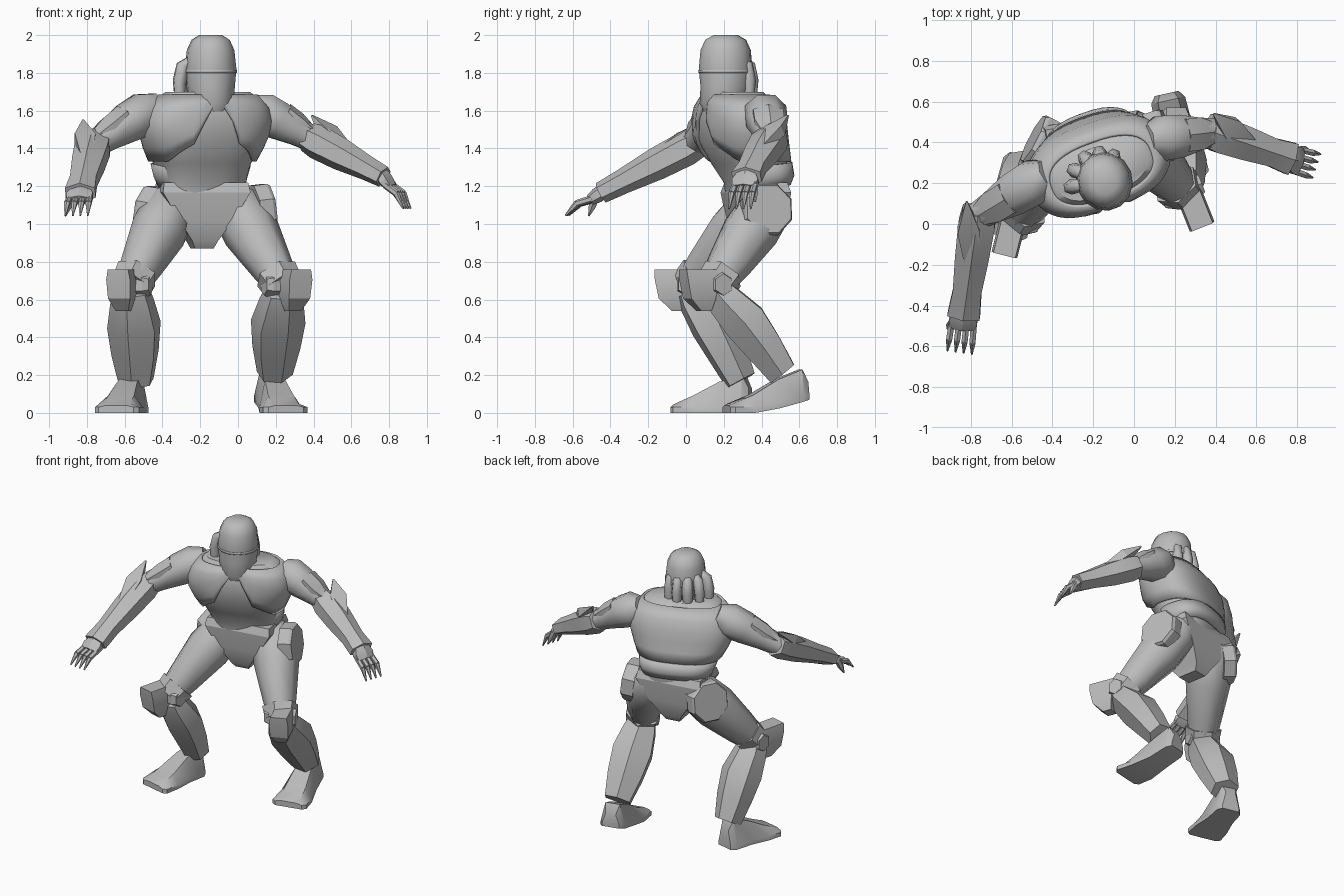
import bpy, bmesh
from math import sin, cos, pi, radians, copysign
from mathutils import Vector as V

old = bpy.data.objects.get("Cube")
if old:
    bpy.data.objects.remove(old, do_unlink=True)

grey = bpy.data.materials.new("plain_grey")
grey.use_nodes = True
grey.diffuse_color = (0.5, 0.5, 0.5, 1)
grey.node_tree.nodes["Principled BSDF"].inputs["Base Color"].default_value = grey.diffuse_color


def loft(name, rings, caps=True, thick=0, angle=32):
    """Skin a list of equal rings, optionally as a thin shell."""
    bm = bmesh.new()
    rows = [[bm.verts.new(p) for p in r] for r in rings]
    n = len(rows[0])
    for a, b in zip(rows, rows[1:]):
        for i in range(n):
            j = (i + 1) % n
            bm.faces.new((a[i], a[j], b[j], b[i]))
    if caps:
        bm.faces.new(rows[0])
        bm.faces.new(rows[-1])
    bmesh.ops.recalc_face_normals(bm, faces=bm.faces)
    mesh = bpy.data.meshes.new(name)
    bm.to_mesh(mesh)
    bm.free()
    mesh.materials.append(grey)
    ob = bpy.data.objects.new(name, mesh)
    bpy.context.collection.objects.link(ob)
    if thick:
        mod = ob.modifiers.new("shell", "SOLIDIFY")
        mod.thickness = thick
    bpy.ops.object.select_all(action="DESELECT")
    ob.select_set(True)
    bpy.context.view_layer.objects.active = ob
    bpy.ops.object.shade_smooth_by_angle(angle=radians(angle))
    return ob


def frame(a, b, front):
    """Axis, side and front directions of a limb."""
    w = (b - a).normalized()
    side = w.cross(front).normalized()
    return w, side, side.cross(w)


def limb(name, a, b, front, stations, n=8, angle=32):
    """Stations: (position along a-b, half width, half depth, front offset)."""
    a, b = V(a), V(b)
    w, u, v = frame(a, b, V(front))
    rings = []
    for t, hu, hv, off in stations:
        c = a.lerp(b, t) + v * off
        k = 1 / cos(pi / n)
        angs = [2 * pi * (i + 0.5) / n for i in range(n)]
        rings.append([c + u * hu * k * cos(g) + v * hv * k * sin(g) for g in angs])
    return loft(name, rings, angle=angle)


# Torso profile: height, centre x, centre y, half width, half depth
BODY = [(1.15, -.19, .37, .22, .14), (1.22, -.19, .37, .23, .15), (1.32, -.19, .335, .26, .18),
        (1.45, -.18, .29, .325, .20), (1.56, -.17, .28, .335, .195), (1.64, -.16, .27, .30, .17),
        (1.70, -.16, .26, .23, .12)]
YAW = radians(20)


def spin(c, x, y, yaw):
    return V((c[0] + x * cos(yaw) - y * sin(yaw), c[1] + x * sin(yaw) + y * cos(yaw), c[2]))


def body_point(z, g, grow=0):
    """Point on the torso at height z, angle g measured from the front."""
    for lo, hi in zip(BODY, BODY[1:]):
        if z <= hi[0]:
            break
    f = (z - lo[0]) / (hi[0] - lo[0])
    _, cx, cy, hw, hd = [p + (q - p) * f for p, q in zip(lo, hi)]
    ex = 0.8
    x = copysign(abs(sin(g)) ** ex, sin(g)) * (hw + grow)
    y = -copysign(abs(cos(g)) ** ex, cos(g)) * (hd + grow)
    return spin((cx, cy, z), x, y, YAW)


def ramp(x, a, b):
    return min(1, max(0, (x - a) / (b - a)))


N = 40
ANGLES = [2 * pi * i / N for i in range(N)]
loft("torso", [[body_point(s[0], g) for g in ANGLES] for s in BODY], angle=45)


# Chest armour with a notch down the front
def hem(g):
    d = abs((g + pi) % (2 * pi) - pi)
    return 1.33 + 0.23 * (1 - ramp(d, 0.1, 0.2)) + 0.11 * (1 - ramp(d, 0.2, 0.9))


loft("chest_armour", [[body_point(hem(g) + (1.685 - hem(g)) * t / 5, g, 0.022) for g in ANGLES]
                      for t in range(6)], caps=False, thick=0.02)

# Plate across the lower back, sinking into the body at the front
loft("lower_back_plate", [[body_point(z - 0.02 * cos(g), g, grow * (.4 - cos(g))) for g in ANGLES]
                          for z, grow in ((1.19, .012), (1.24, .026), (1.31, .02))], caps=False, thick=0.015)

# Tapered pelvis with a broad flat front
limb("pelvis", (-.19, .37, 1.22), (-.19, .37, .87), (.17, -1, 0),
     [(0, .225, .13, 0), (.15, .235, .15, 0), (.55, .15, .135, 0), (.88, .07, .10, 0), (1, .05, .07, 0)],
     n=4, angle=25)

# Neck and head
HX, HY = -.145, .21


def head_ring(z, w, d, y=0, n=14):
    return [spin((HX, HY, z), w * cos(2 * pi * i / n), y + d * sin(2 * pi * i / n), YAW) for i in range(n)]


loft("neck", [head_ring(1.55, .15, .14, .04), head_ring(1.72, .10, .10, .01)])
loft("head", [head_ring(1.58, .085, .09, -.02), head_ring(1.64, .118, .125, -.015), head_ring(1.73, .128, .135),
              head_ring(1.82, .136, .144), head_ring(1.92, .125, .135), head_ring(1.975, .10, .11),
              head_ring(2.0, .06, .065)], angle=45)
loft("visor_edge", [head_ring(1.80, .138, .146), head_ring(1.815, .139, .147)], caps=False, thick=0.006)


# Thick tapered locks hanging around the back of the head
def lock(i):
    g = radians(70 + i * 30)
    d = V((cos(g), sin(g), 0))
    reach = .8 + .055 * i
    path = [(.09, 1.88, .025), (.145, 1.84, .035), (.165, 1.75, .037), (.165, 1.66, .028), (.185, 1.56, .006)]
    side = V((-d.y, d.x, 0))
    rings = []
    for r, z, s in path:
        c = V((HX, HY, z)) + d * r * reach
        rings.append([c + side * s * cos(k * pi / 3) + (d + V((0, 0, .4))) * s * sin(k * pi / 3)
                      for k in range(6)])
    loft("hair_lock_%d" % (i + 1), rings, angle=62)


for i in range(5):
    lock(i)


def leg(side, hip, knee, ankle, toe, heel, facing, disc, out, pad_shift):
    hip, knee, ankle, toe, heel = map(V, (hip, knee, ankle, toe, heel))
    face = V(facing).normalized()
    limb(side + "_thigh", hip, knee, face, [(-.2, .08, .08, 0), (-.05, .13, .13, 0), (.3, .14, .14, 0),
                                            (.75, .105, .11, 0), (1, .085, .085, 0)], angle=55)
    # Octagonal hip disc
    limb(side + "_hip_disc", V(disc) - V(out) * .09, V(disc), (0, 0, 1),
         [(0, .13, .135, 0), (.8, .13, .135, 0), (1, .12, .125, 0)], angle=20)
    # Knee cuff, joint and narrow block shaped pad
    limb(side + "_knee_cuff", hip.lerp(knee, .86), hip.lerp(knee, 1.02), face,
         [(0, .105, .10, 0), (1, .095, .095, 0)], n=6, angle=20)
    w, across, _ = frame(hip, knee, face)
    across.z = 0
    limb(side + "_knee_joint", knee - across * .11, knee + across * .11, (0, 0, 1),
         [(0, .045, .05, 0), (.15, .06, .06, 0), (.85, .06, .06, 0), (1, .045, .05, 0)], n=6, angle=20)
    pad = knee + face * .10 + V((pad_shift, 0, 0))
    limb(side + "_knee_pad", pad + V((0, 0, .08)), pad - V((0, 0, .14)), face,
         [(0, .055, .09, 0), (.25, .065, .085, .0), (.7, .06, .07, -.005), (1, .035, .03, -.03)], n=4, angle=20)
    # Faceted shin guard
    limb(side + "_shin", knee - V((0, 0, .03)), ankle, face,
         [(0, .085, .075, 0), (.12, .105, .09, 0), (.4, .13, .11, -.015), (.7, .115, .095, -.01),
          (1, .085, .075, 0)], n=6, angle=30)
    # Foot from heel to toe: fraction, half width, top height, sole height
    run = toe - heel
    perp = V((-run.y, run.x, 0)).normalized()
    rings = []
    for t, hw, top, lift in ((0, .06, .13, 1), (.08, .085, .20, .85), (.38, .09, .165, .35),
                             (.7, .115, .095, 0), (.95, .12, .05, 0), (1, .095, .04, 0)):
        c = heel + run * t
        base = heel.z * lift
        top += base * .5
        outline = ((-1, base), (1, base), (1, base + .03), (.6, top), (-.6, top), (-1, base + .03))
        rings.append([V((c.x, c.y, z)) + perp * hw * k for k, z in outline])
    loft(side + "_foot", rings, angle=35)


leg("right", (-.36, .36, 1.08), (-.565, .03, .68), (-.54, .29, .17), (-.645, -.06, 0), (-.55, .34, 0),
    (-.25, -1, 0), (-.495, .42, 1.07), (-.87, .45, .15), -.025)
leg("left", (.0, .42, 1.08), (.235, .16, .68), (.195, .51, .21), (.255, .215, 0), (.16, .64, .07),
    (.4, -1, 0), (.17, .44, 1.08), (.95, .28, .12), .03)


def arm(side, shoulder, elbow, wrist, tips, spike, s):
    shoulder, elbow, wrist, tips, spike = map(V, (shoulder, elbow, wrist, tips, spike))
    up = V((0, 0, 1))
    limb(side + "_upper_arm", shoulder, elbow, up, [(-.3, .07, .07, 0), (-.05, .11, .11, 0), (.3, .105, .10, .005),
         (.7, .08, .075, 0), (1.05, .065, .065, 0)], angle=50)
    # Overlapping upper arm plate
    limb(side + "_arm_plate", shoulder.lerp(elbow, .35), shoulder.lerp(elbow, .95), up,
         [(0, .08, .05, .055), (.5, .08, .05, .04), (1, .05, .03, .03)], n=6, angle=20)
    # Gauntlet and elbow spike
    limb(side + "_gauntlet", elbow, wrist, up, [(-.06, .08, .07, 0), (.08, .09, .08, 0), (.4, .083, .075, 0),
         (.75, .07, .058, 0), (1, .08, .05, 0)], n=6, angle=20)
    w, u, v = frame(elbow, wrist, up)
    limb(side + "_elbow_spike", elbow.lerp(wrist, .45) + v * .04, spike, up,
         [(0, .03, .02, 0), (.55, .055, .03, 0), (1, .004, .004, 0)], n=4, angle=20)
    # Palm, four bent fingers and a thumb
    palm = wrist.lerp(tips, .3)
    limb(side + "_palm", wrist, palm, up, [(-.25, .05, .035, 0), (.4, .07, .035, 0), (1.1, .065, .025, 0)], n=6, angle=25)
    for i, k in enumerate((-.055, -.018, .018, .055)):
        base = palm + u * k
        end = tips + u * k * 1.1
        mid = base.lerp(end, .45) + v * .02
        limb("%s_finger_%d" % (side, i + 1), base, mid, up, [(-.2, .015, .017, 0), (1.05, .015, .016, 0)], n=6)
        limb("%s_fingertip_%d" % (side, i + 1), mid, end, up, [(0, .015, .016, 0), (1, .004, .004, 0)], n=6)
    thumb = wrist.lerp(tips, .2) + u * s * .05
    limb(side + "_thumb", thumb, thumb + w * .08 + u * s * .02 - v * .07, up,
         [(0, .02, .02, 0), (.5, .018, .018, 0), (1, .004, .004, 0)], n=6)


arm("right", (-.50, .20, 1.58), (-.765, .04, 1.42), (-.835, -.45, 1.165), (-.855, -.63, 1.045), (-.82, .11, 1.55), 1)
arm("left", (.14, .42, 1.58), (.39, .45, 1.45), (.77, .32, 1.25), (.895, .285, 1.08), (.39, .54, 1.575), -1)
